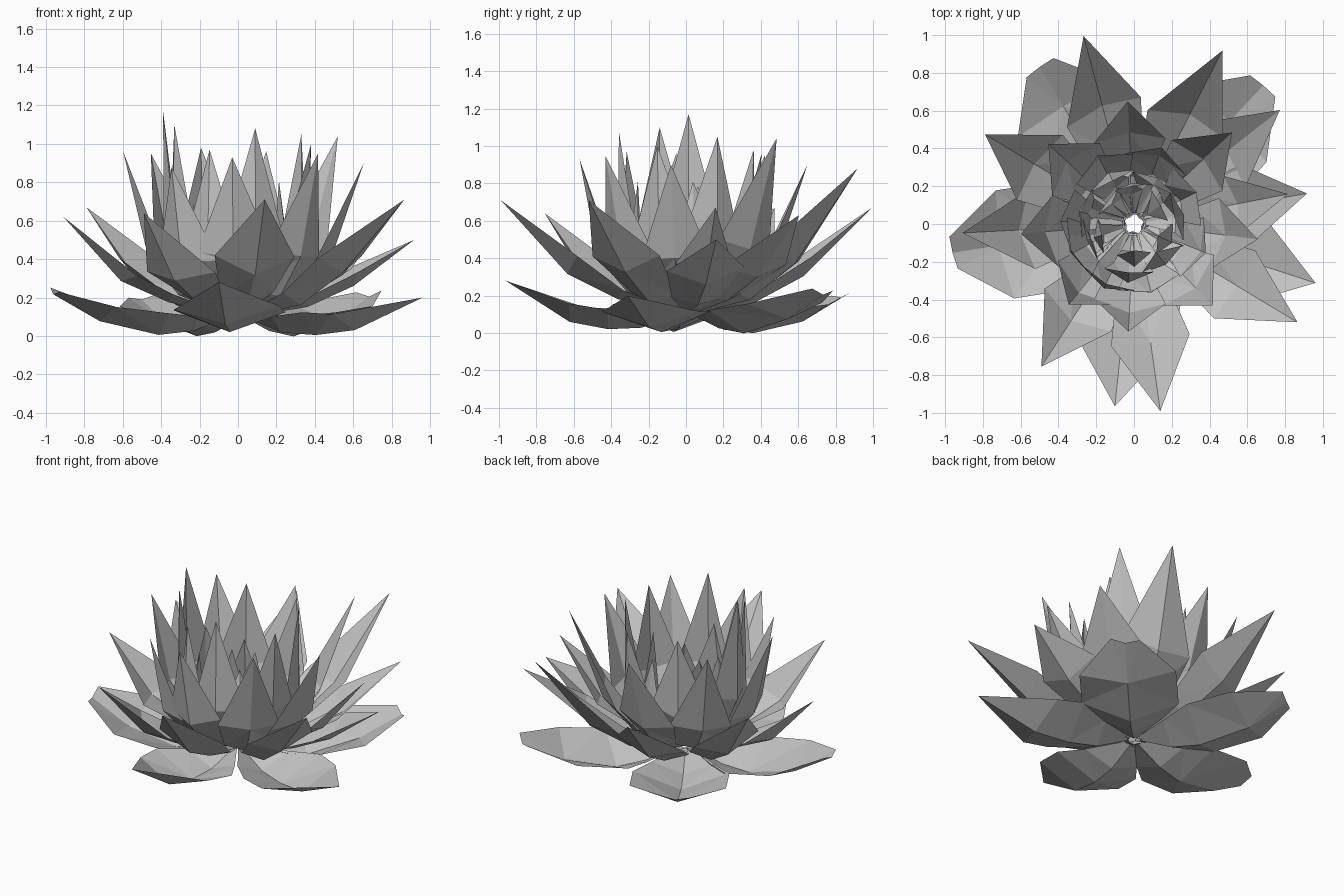
import bpy
import bmesh
import random
from math import cos, sin, radians
from mathutils import Vector

random.seed(4)

cube = bpy.data.objects.get("Cube")
if cube:
    bpy.data.objects.remove(cube, do_unlink=True)

grey = bpy.data.materials.new("petal_grey")
grey.use_nodes = True
grey.diffuse_color = (0.54, 0.54, 0.54, 1)
grey.node_tree.nodes["Principled BSDF"].inputs["Base Color"].default_value = (0.54, 0.54, 0.54, 1)

# Width of a petal along its length: narrow foot, broad shoulder, then the tip
POINTED = [(0, 0.12), (0.3, 0.65), (0.57, 1), (1, 0)]
LEAF = [(0, 0.12), (0.22, 0.65), (0.42, 1), (0.64, 0.95), (1, 0)]
BLUNT = [(0, 0.12), (0.22, 0.65), (0.42, 1), (0.75, 1), (1, 0.3)]


def petal(name, angle, tip, belly, foot, half_width, cup, outline=POINTED, jitter=0.025):
    """One cupped, creased sheet bent along a curve of (radius, height)."""
    a = radians(angle)
    out = Vector((cos(a), sin(a), 0))
    side = Vector((-sin(a), cos(a), 0))
    up = Vector((0, 0, 1))
    foot, belly, tip = Vector(foot), Vector(belly), Vector(tip)
    bm = bmesh.new()
    rows = []
    for s, width in outline:
        p = foot * (1 - s) ** 2 + belly * 2 * s * (1 - s) + tip * s * s
        d = ((belly - foot) * (1 - s) + (tip - belly) * s).normalized()
        middle = out * p.x + up * p.y
        inward = up * d.x - out * d.y
        if width == 0:
            rows.append([bm.verts.new(middle)])
            continue
        w = width * half_width
        # The cup is deepest at the shoulder and opens out to the tip
        lift = w * cup * (1 - s * s * 0.6)
        row = []
        for k in (-1, 0, 1):
            shake = random.uniform(-jitter, jitter) * min(1, s * 3)
            q = middle + side * w * k + inward * (lift * abs(k) + shake * 0.6)
            q += (out * d.x + up * d.y) * shake * 2 * abs(k)
            row.append(bm.verts.new(q))
        rows.append(row)
    for low, high in zip(rows, rows[1:]):
        for i in range(2):
            if len(high) == 1:
                bm.faces.new((low[i], low[i + 1], high[0]))
            else:
                bm.faces.new((low[i], low[i + 1], high[i + 1], high[i]))
    bmesh.ops.triangulate(bm, faces=bm.faces[:])
    mesh = bpy.data.meshes.new(name)
    bm.to_mesh(mesh)
    bm.free()
    mesh.materials.append(grey)
    obj = bpy.data.objects.new(name, mesh)
    bpy.context.collection.objects.link(obj)


# Broad leaves lying at the bottom: angle, tip radius, tip height, outline
leaves = [(342, 1.01, 0.2, LEAF), (47, 1.0, 0.21, BLUNT), (121, 0.97, 0.19, BLUNT),
          (189, 0.97, 0.22, BLUNT), (264, 0.97, 0.28, LEAF)]
for i, (angle, r, z, outline) in enumerate(leaves):
    petal(f"bottom_leaf_{i}", angle, (r, z), (0.48, -0.14), (0.04, 0.1),
          0.29, 0.45, outline, 0.012)

# Spreading outer petals: angle, tip radius, tip height
outer = [(10, 0.93, 0.5), (38, 0.98, 0.63), (63, 1.03, 0.88), (105, 1.03, 0.67),
         (149, 0.92, 0.67), (183, 0.91, 0.62), (237, 0.9, 0.64), (278, 1.0, 0.71),
         (329, 1.01, 0.71)]
for i, (angle, r, z) in enumerate(outer):
    petal(f"outer_petal_{i}", angle, (r, z), (0.62, 0.14), (0.05, 0.1), 0.21, 0.45)

# Slim petal nested over one of the outer ones
petal("nested_petal", 11, (0.83, 0.67), (0.58, 0.16), (0.05, 0.11), 0.16, 0.45)

# Upright middle petals
middle = [(-7, 0.66, 0.9), (43, 0.71, 1.04), (93, 0.65, 0.9), (137, 0.62, 0.95),
          (185, 0.6, 0.96), (231, 0.55, 0.88), (267, 0.57, 0.93), (314, 0.6, 0.95)]
for i, (angle, r, z) in enumerate(middle):
    petal(f"middle_petal_{i}", angle, (r, z), (0.56, 0.17), (0.05, 0.11), 0.19, 0.45)

# Tall inner petals closing around the heart
inner = [(27, 0.37, 1.05), (70, 0.43, 0.96), (118, 0.41, 0.98), (178, 0.39, 1.17),
         (203, 0.36, 1.1), (245, 0.35, 0.97), (284, 0.37, 1.08), (338, 0.41, 1.0)]
for i, (angle, r, z) in enumerate(inner):
    petal(f"inner_petal_{i}", angle, (r, z), (0.5, 0.22), (0.06, 0.13), 0.17, 0.45)

# Small ragged petals in the heart: count, radius, height, half width
hearts = [(7, 0.24, 0.74, 0.13), (6, 0.14, 0.6, 0.09)]
for ring, (count, radius, height, width) in enumerate(hearts):
    for i in range(count):
        angle = 360 * (i + 0.4 * ring) / count + random.uniform(-15, 15)
        tip = (radius + random.uniform(-0.06, 0.06), height + random.uniform(-0.08, 0.08))
        petal(f"heart_petal_{ring}_{i}", angle, tip, (radius + 0.16, 0.24),
              (0.06, 0.15), width, 0.4, POINTED, 0.05)
